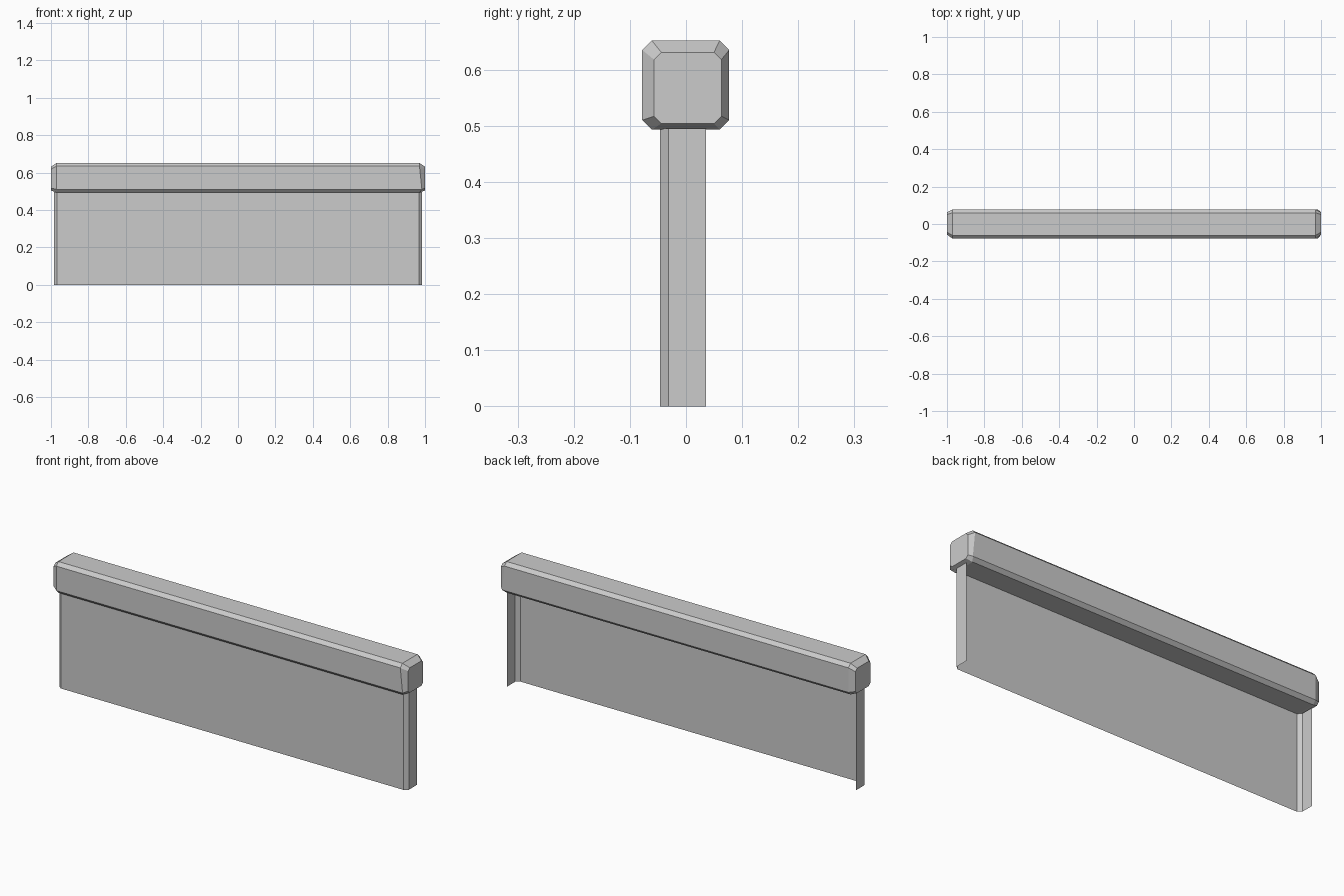
import bpy
import bmesh

cube = bpy.data.objects.get("Cube")
if cube:
    bpy.data.objects.remove(cube, do_unlink=True)

grey = bpy.data.materials.new("plain_grey")
grey.use_nodes = True
colour = (0.6, 0.6, 0.6, 1)
grey.diffuse_color = colour
grey.node_tree.nodes["Principled BSDF"].inputs["Base Color"].default_value = colour


def octagon(y0, y1, z0, z1, cut):
    """Rectangle in the YZ plane with its corners cut off."""
    return [(y0 + cut, z1), (y1 - cut, z1), (y1, z1 - cut), (y1, z0 + cut),
            (y1 - cut, z0), (y0 + cut, z0), (y0, z0 + cut), (y0, z1 - cut)]


def finish(bm, name):
    mesh = bpy.data.meshes.new(name)
    bm.to_mesh(mesh)
    bm.free()
    mesh.materials.append(grey)
    obj = bpy.data.objects.new(name, mesh)
    bpy.context.collection.objects.link(obj)
    return obj


def bridge(bm, a, b, closed):
    count = len(a)
    for i in range(count if closed else count - 1):
        j = (i + 1) % count
        bm.faces.new((a[i], a[j], b[j], b[i]))


# Coping: a long bar with cut edges and narrower end faces
outer = octagon(-0.078, 0.077, 0.493, 0.652, 0.017)
end = octagon(-0.057, 0.063, 0.504, 0.631, 0.013)
bm = bmesh.new()
rings = [[bm.verts.new((x, y, z)) for y, z in section]
         for x, section in ((-1, end), (-0.97, outer), (0.97, outer), (1, end))]
for a, b in zip(rings, rings[1:]):
    bridge(bm, a, b, True)
bm.faces.new(rings[0])
bm.faces.new(rings[-1])
# The lower side corners lean out slightly at one end
for i in (3, 6):
    rings[2][i].co.x += 0.013
bmesh.ops.recalc_face_normals(bm, faces=bm.faces)
finish(bm, "wall_coping")

# Wall: a thin sheet with cut front corners and returns, open at the back
plan = [(-0.985, 0.036), (-0.985, -0.031), (-0.967, -0.046)]
plan += [(-x, y) for x, y in reversed(plan)]
bm = bmesh.new()
low, high = ([bm.verts.new((x, y, z)) for x, y in plan] for z in (0, 0.495))
bridge(bm, low, high, False)
finish(bm, "wall_panel")
